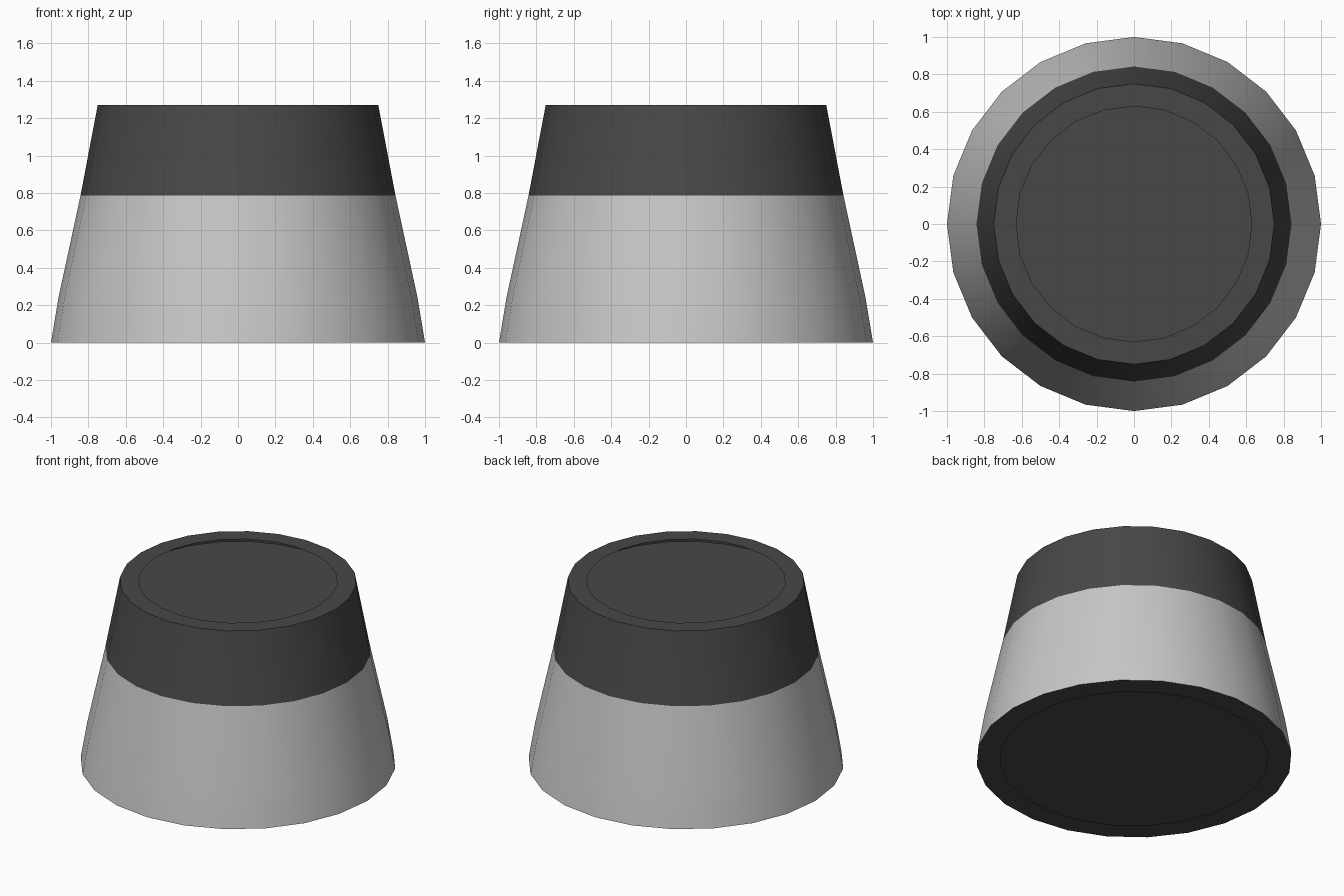
import bpy, bmesh, math

if "Cube" in bpy.data.objects:
    bpy.data.objects.remove(bpy.data.objects["Cube"])

SIDES = 24


def material(name, value):
    m = bpy.data.materials.new(name)
    m.diffuse_color = (value, value, value, 1)
    m.use_nodes = True
    m.node_tree.nodes["Principled BSDF"].inputs["Base Color"].default_value = m.diffuse_color
    return m


light = material("light grey", 0.57)
dark = material("charcoal", 0.064)


def lathe(name, profile, mats, light_bands=(), caps=False):
    """Revolve (radius, height) points, listed from bottom to top."""
    bm = bmesh.new()
    rings = [[bm.verts.new((r * math.cos(2 * math.pi * i / SIDES),
                            r * math.sin(2 * math.pi * i / SIDES), z))
              for i in range(SIDES)] for r, z in profile]
    for k, (a, b) in enumerate(zip(rings, rings[1:])):
        for i in range(SIDES):
            j = (i + 1) % SIDES
            f = bm.faces.new((a[i], a[j], b[j], b[i]))
            f.material_index = 0 if k in light_bands else len(mats) - 1
    if caps:
        for ring in (rings[0][::-1], rings[-1]):
            bm.faces.new(ring).material_index = len(mats) - 1
    mesh = bpy.data.meshes.new(name)
    bm.to_mesh(mesh)
    bm.free()
    for m in mats:
        mesh.materials.append(m)
    obj = bpy.data.objects.new(name, mesh)
    bpy.context.collection.objects.link(obj)
    bpy.ops.object.select_all(action='DESELECT')
    bpy.context.view_layer.objects.active = obj
    obj.select_set(True)
    bpy.ops.object.shade_smooth_by_angle(angle=math.radians(30))


# Outer shell with flat open rims at both ends, lower bands light grey
lathe("tapered_shell",
      [(0.85, 0.0), (1.0, 0.0), (0.96, 0.24), (0.842, 0.786),
       (0.75, 1.27), (0.63, 1.27)], [light, dark], light_bands=(1, 2))

# Dark core seen through the rims
lathe("inner_core",
      [(0.96, 0.06), (0.93, 0.24), (0.812, 0.786), (0.728, 1.21)],
      [dark], caps=True)
